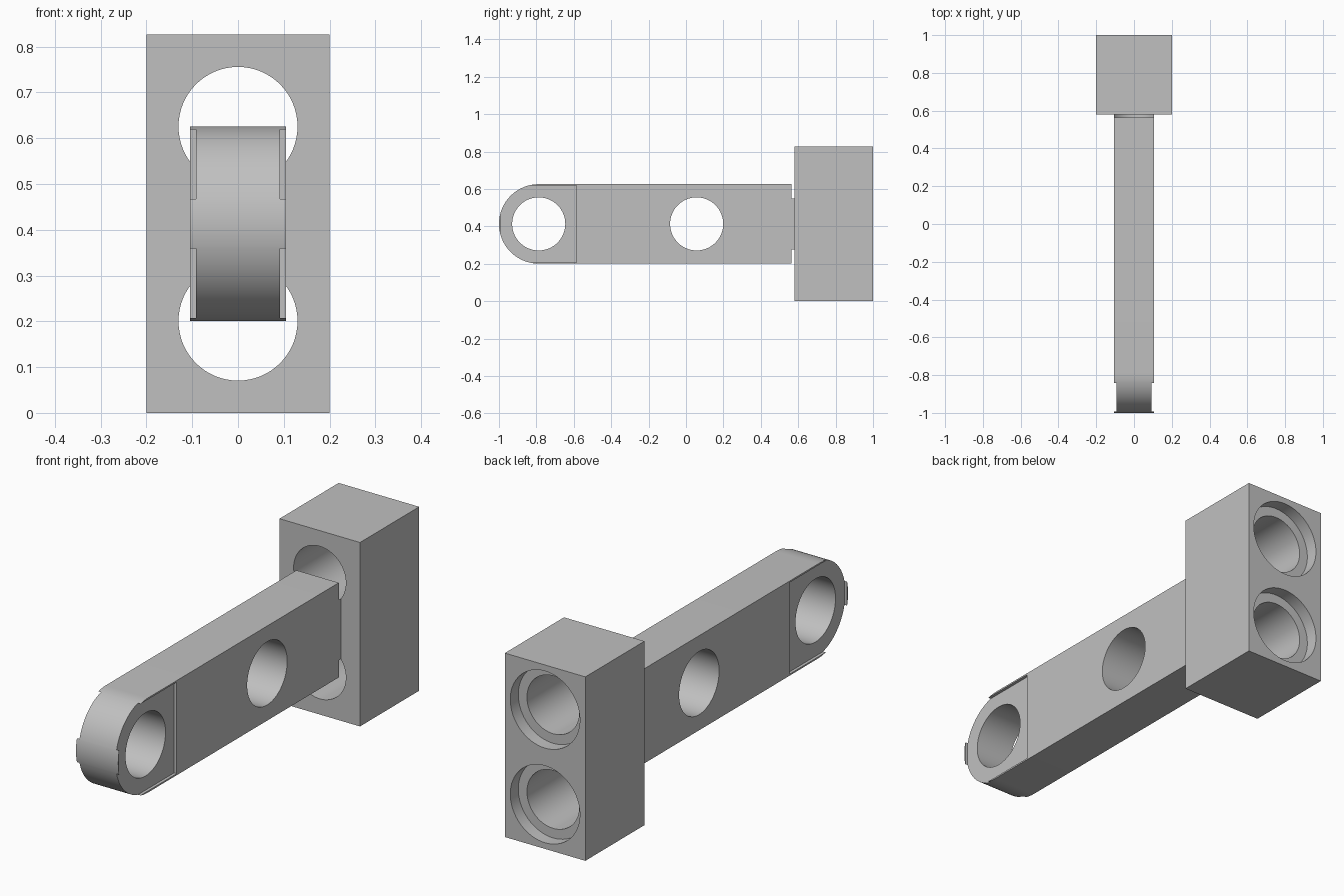
import bpy, bmesh
from math import pi, sin, cos

if "Cube" in bpy.data.objects:
    bpy.data.objects.remove(bpy.data.objects["Cube"])

MID = 0.413        # height of the arm axis
RADIUS = 0.2125    # half height of the arm, half spacing of the block holes
TIP = -1 + RADIUS  # centre of the rounded end
FACE = 0.58        # front face of the block
GROOVE = 0.565     # where the block holes start biting into the arm

grey = bpy.data.materials.new("light grey")
grey.use_nodes = True
grey.diffuse_color = (0.53, 0.53, 0.53, 1)
grey.node_tree.nodes["Principled BSDF"].inputs["Base Color"].default_value = grey.diffuse_color


def box(name, x, y, z):
    """Box from (low, high) pairs."""
    bpy.ops.mesh.primitive_cube_add(size=1, location=[sum(p) / 2 for p in (x, y, z)])
    ob = bpy.context.object
    ob.name = name
    ob.scale = [p[1] - p[0] for p in (x, y, z)]
    bpy.ops.object.transform_apply(location=True, rotation=True, scale=True)
    return ob


def rod(name, centre, radius, depth, rotation):
    bpy.ops.mesh.primitive_cylinder_add(vertices=64, radius=radius, depth=depth,
                                        location=centre, rotation=rotation)
    ob = bpy.context.object
    ob.name = name
    bpy.ops.object.transform_apply(location=True, rotation=True, scale=True)
    return ob


def rod_y(name, z, radius, start, end):
    return rod(name, (0, (start + end) / 2, z), radius, end - start, (pi / 2, 0, 0))


def cut(target, cutter):
    cutter.hide_render = True
    bpy.context.view_layer.objects.active = target
    mod = target.modifiers.new("cut", 'BOOLEAN')
    mod.operation = 'DIFFERENCE'
    mod.solver = 'EXACT'
    mod.object = cutter
    bpy.ops.object.modifier_apply(modifier=mod.name)
    bpy.data.objects.remove(cutter)


def finish(ob):
    ob.data.materials.clear()
    ob.data.materials.append(grey)
    bpy.ops.object.select_all(action='DESELECT')
    ob.select_set(True)
    bpy.context.view_layer.objects.active = ob
    bpy.ops.object.shade_smooth_by_angle(angle=pi / 6)


# Arm: side profile with a rounded tip, extruded across x
steps = 40
profile = [(FACE, MID - RADIUS), (FACE, MID + RADIUS)]
for i in range(steps + 1):
    a = pi / 2 + pi * i / steps
    profile.append((TIP + RADIUS * cos(a), MID + RADIUS * sin(a)))
bm = bmesh.new()
side = bm.faces.new([bm.verts.new((-0.105, y, z)) for y, z in profile])
extruded = bmesh.ops.extrude_face_region(bm, geom=[side])["geom"]
bmesh.ops.translate(bm, vec=(0.21, 0, 0),
                    verts=[g for g in extruded if isinstance(g, bmesh.types.BMVert)])
bmesh.ops.recalc_face_normals(bm, faces=bm.faces)
mesh = bpy.data.meshes.new("arm")
bm.to_mesh(mesh)
bm.free()
arm = bpy.data.objects.new("arm", mesh)
bpy.context.collection.objects.link(arm)

# Shallow square recess on both sides of the tip, leaving thin rims
for low, high in ((-0.3, -0.092), (0.092, 0.3)):
    cut(arm, box("recess", (low, high), (-0.993, -0.585),
                 (MID - 0.2055, MID + 0.2055)))

# Cross holes through the arm
for y in (TIP, 0.057):
    cut(arm, rod("cross_hole", (0, y, MID), 0.142, 1, (0, pi / 2, 0)))

# Block with two lengthwise holes, widened at the back; they also notch the arm root
block = box("end_block", (-0.2, 0.2), (FACE, 1), (0, 0.826))
for z in (MID - RADIUS, MID + RADIUS):
    cut(block, rod_y("hole", z, 0.13, 0.4, 1.2))
    cut(block, rod_y("counterbore", z, 0.173, 0.943, 1.2))
    cut(arm, rod_y("root_notch", z, 0.13, GROOVE, 0.8))

finish(arm)
finish(block)
